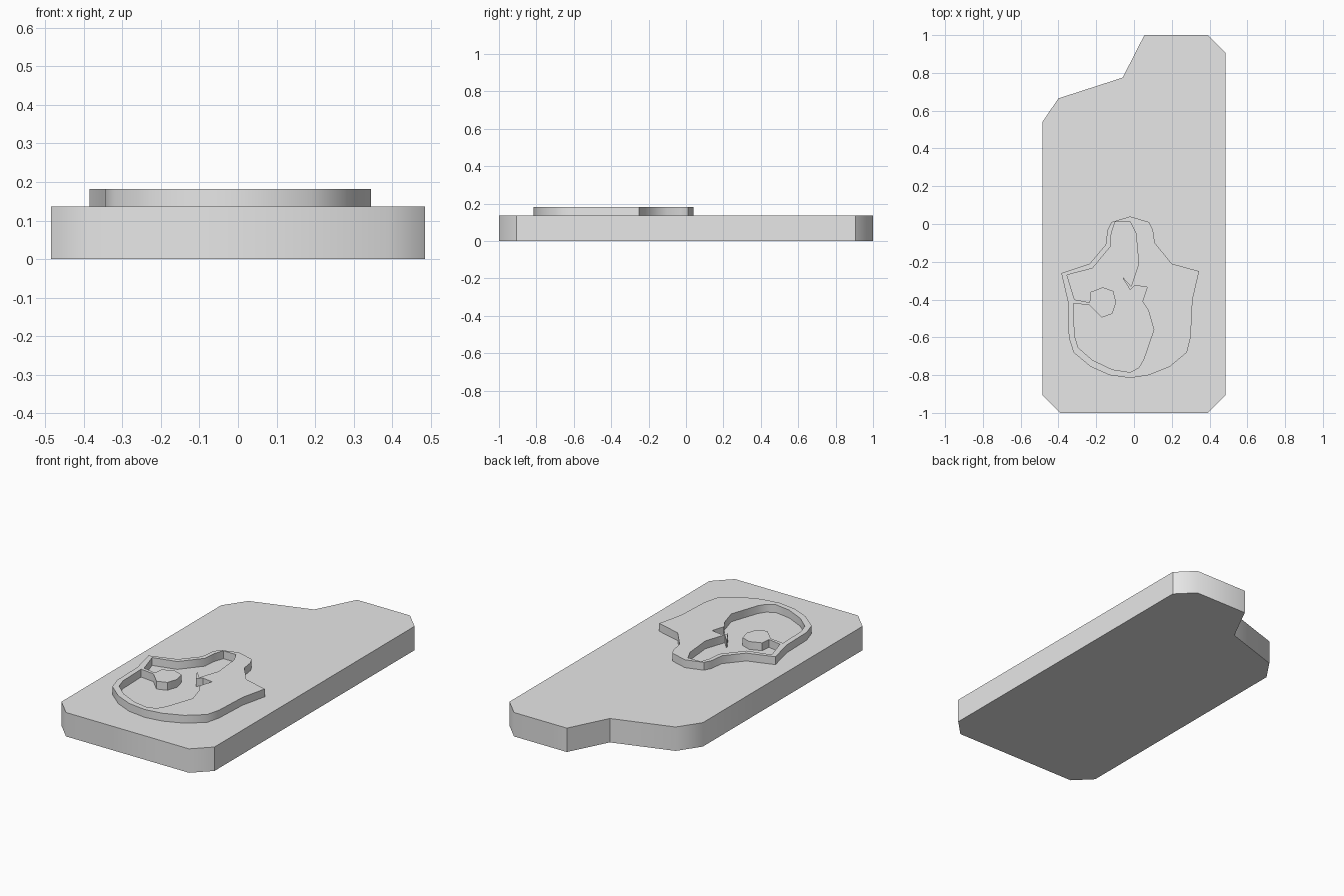
import bpy
import bmesh
import math

default_cube = bpy.data.objects.get("Cube")
if default_cube:
    bpy.data.objects.remove(default_cube, do_unlink=True)

BASE_TOP = 0.137
RELIEF_TOP = 0.182


def make_material(name, color):
    material = bpy.data.materials.new(name)
    material.use_nodes = True
    material.diffuse_color = color
    material.node_tree.nodes["Principled BSDF"].inputs["Base Color"].default_value = color
    return material


def extrude_outlines(name, outlines, bottom, top, material):
    """Fill the first outline, leaving later outlines as holes, and extrude it."""
    bm = bmesh.new()
    edges = []
    for outline in outlines:
        verts = [bm.verts.new((x, y, bottom)) for x, y in outline]
        for i, vert in enumerate(verts):
            edges.append(bm.edges.new((verts[i - 1], vert)))
    bmesh.ops.triangle_fill(bm, edges=edges, use_beauty=True, use_dissolve=False)
    result = bmesh.ops.extrude_face_region(bm, geom=bm.faces[:], use_keep_orig=True)
    raised = [item for item in result["geom"] if isinstance(item, bmesh.types.BMVert)]
    bmesh.ops.translate(bm, verts=raised, vec=(0, 0, top - bottom))
    bmesh.ops.recalc_face_normals(bm, faces=bm.faces[:])

    mesh = bpy.data.meshes.new(name)
    bm.to_mesh(mesh)
    bm.free()
    mesh.materials.append(material)
    obj = bpy.data.objects.new(name, mesh)
    bpy.context.collection.objects.link(obj)
    bpy.ops.object.select_all(action="DESELECT")
    obj.select_set(True)
    bpy.context.view_layer.objects.active = obj
    bpy.ops.object.shade_smooth_by_angle(angle=math.radians(45))
    return obj


grey = make_material("plain_grey", (0.8, 0.8, 0.8, 1))

# Base plate: chamfered slab with a stepped back edge
plate_outline = [
    (-0.485, -0.905), (-0.39, -1), (0.39, -1), (0.485, -0.905),
    (0.485, 0.905), (0.39, 1), (0.055, 1), (-0.06, 0.775),
    (-0.4, 0.665), (-0.485, 0.54),
]
extrude_outlines("base_plate", [plate_outline], 0, BASE_TOP, grey)

# Raised face: outer silhouette, clockwise from the crest
face_outline = [
    (-0.02, 0.04), (0.08, 0.01), (0.1, -0.03), (0.11, -0.1),
    (0.2, -0.21), (0.345, -0.25), (0.31, -0.4), (0.3, -0.6),
    (0.28, -0.68), (0.19, -0.755), (0.08, -0.8), (-0.02, -0.815),
    (-0.13, -0.8), (-0.23, -0.755), (-0.32, -0.68), (-0.345, -0.6),
    (-0.35, -0.41), (-0.385, -0.26), (-0.235, -0.21), (-0.15, -0.11),
    (-0.14, -0.03), (-0.12, 0.01),
]

# Recess: inner side of the brow and nose, then the cheek and jaw rim
profile_edge = [
    (-0.1, 0.01), (-0.02, 0.01), (0.01, -0.05), (0.025, -0.21),
    (-0.015, -0.33), (-0.06, -0.28), (-0.055, -0.295), (-0.02, -0.35),
    (0.005, -0.325), (0.07, -0.335), (0.045, -0.41), (0.075, -0.455),
    (0.105, -0.56), (0.05, -0.72), (0.025, -0.76), (-0.02, -0.785),
]
jaw_edge = [
    (-0.115, -0.77), (-0.22, -0.72), (-0.295, -0.655),
    (-0.315, -0.59), (-0.32, -0.42),
]

# Eye left standing in the recess, joined to the rim by a thin bridge
eye_edge = [
    (-0.235, -0.43), (-0.17, -0.495), (-0.115, -0.475), (-0.095, -0.415),
    (-0.11, -0.355), (-0.165, -0.335), (-0.23, -0.36), (-0.235, -0.415),
]
brow_edge = [(-0.315, -0.4), (-0.355, -0.27), (-0.22, -0.235), (-0.125, -0.12), (-0.12, -0.05)]
recess_outline = profile_edge + jaw_edge + eye_edge + brow_edge

extrude_outlines("raised_face", [face_outline, recess_outline], BASE_TOP, RELIEF_TOP, grey)
